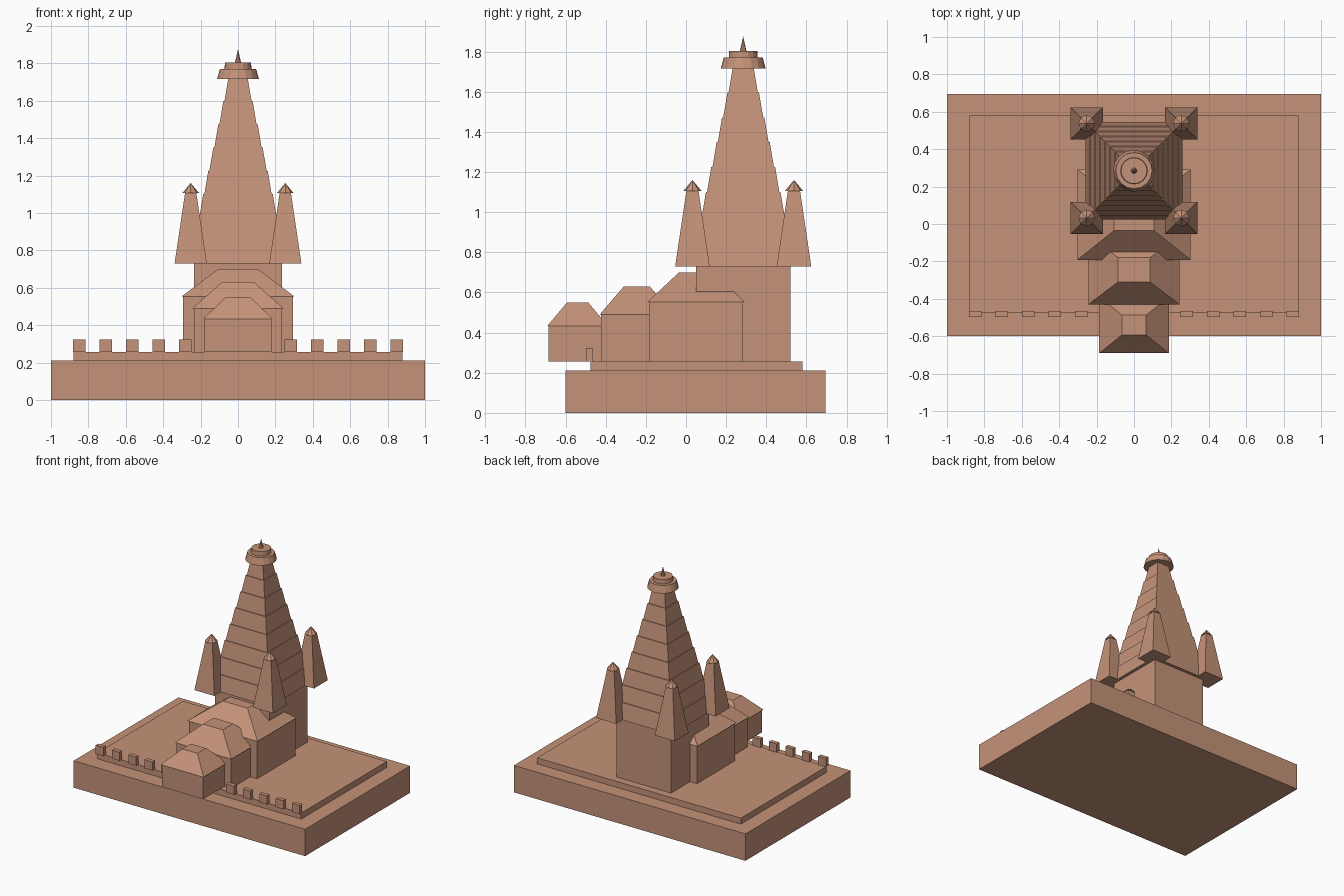
import bpy, bmesh, math

if "Cube" in bpy.data.objects:
    bpy.data.objects.remove(bpy.data.objects["Cube"])

stone = bpy.data.materials.new("sandstone")
stone.diffuse_color = (0.56, 0.29, 0.19, 1)
stone.use_nodes = True
stone.node_tree.nodes["Principled BSDF"].inputs["Base Color"].default_value = stone.diffuse_color


def finish(name, bm):
    bmesh.ops.recalc_face_normals(bm, faces=bm.faces[:])
    me = bpy.data.meshes.new(name)
    bm.to_mesh(me)
    bm.free()
    me.materials.append(stone)
    ob = bpy.data.objects.new(name, me)
    bpy.context.collection.objects.link(ob)
    return ob


def loft(name, rings):
    """Join rings of points into a closed solid."""
    bm = bmesh.new()
    loops = [[bm.verts.new(p) for p in ring] for ring in rings]
    n = len(loops[0])
    for a, b in zip(loops, loops[1:]):
        for i in range(n):
            j = (i + 1) % n
            bm.faces.new((a[i], a[j], b[j], b[i]))
    bm.faces.new(loops[0])
    bm.faces.new(loops[-1])
    return finish(name, bm)


def rect(cx, cy, hx, hy, z):
    return [(cx - hx, cy - hy, z), (cx + hx, cy - hy, z),
            (cx + hx, cy + hy, z), (cx - hx, cy + hy, z)]


def box(name, x0, x1, y0, y1, z0, z1):
    c = ((x0 + x1) / 2, (y0 + y1) / 2, (x1 - x0) / 2, (y1 - y0) / 2)
    return loft(name, [rect(*c, z0), rect(*c, z1)])


def cone(name, cx, cy, r0, r1, z0, z1, sides):
    bm = bmesh.new()
    bmesh.ops.create_cone(bm, cap_ends=True, segments=sides,
                          radius1=r0, radius2=r1, depth=z1 - z0)
    bmesh.ops.translate(bm, verts=bm.verts[:], vec=(cx, cy, (z0 + z1) / 2))
    return finish(name, bm)


# Platform and terrace
box("platform", -1, 1, -0.6, 0.695, 0, 0.21)
box("terrace", -0.88, 0.88, -0.477, 0.58, 0.21, 0.257)

# Sanctum under the tower
TY = 0.285
box("sanctum", -0.235, 0.235, TY - 0.235, TY + 0.235, 0.257, 0.73)

# Spire: stepped tapering tiers joined in one solid
tiers, z0, z1, w0, w1 = 8, 0.73, 1.72, 0.26, 0.046
rings = []
for i in range(tiers):
    a, b = i / tiers, (i + 1) / tiers
    low = w0 + (w1 - w0) * a
    high = w0 + (w1 - w0) * b + 0.006
    rings.append(rect(0, TY, low, low, z0 + (z1 - z0) * a))
    rings.append(rect(0, TY, high, high, z0 + (z1 - z0) * b))
loft("spire", rings)

# Crown discs and finial
cone("crown_disc", 0, TY, 0.112, 0.097, 1.715, 1.77, 16)
cone("crown_cap", 0, TY, 0.072, 0.07, 1.77, 1.804, 16)
cone("finial", 0, TY, 0.016, 0, 1.804, 1.876, 8)

# Four corner turrets with pointed caps
for sx in (-1, 1):
    for sy in (-1, 1):
        cx, cy = sx * 0.253, TY + sy * 0.253
        loft("turret", [rect(cx, cy, 0.086, 0.086, 0.73),
                        rect(cx, cy, 0.03, 0.03, 1.108)])
        cone("turret_cap", cx, cy, 0.045, 0, 1.106, 1.16, 8)

# Three halls stepping down to the front: centre y, eave half sizes, eave z, top z
for name, cy, hx, hy, ze, zt in (("main_hall", 0.05, 0.303, 0.242, 0.553, 0.70),
                                 ("middle_hall", -0.245, 0.244, 0.185, 0.49, 0.63),
                                 ("porch", -0.54, 0.186, 0.151, 0.433, 0.55)):
    box(name, 0.008 - hx, hx - 0.008, cy - hy + 0.007, cy + hy - 0.007, 0.257, ze)
    loft(name + "_roof", [rect(0, cy, hx, hy, ze),
                          rect(0, cy, hx * 0.35, hy * 0.35, zt)])

# Row of merlons along the front edge of the terrace
for sx in (-1, 1):
    for i in range(5):
        cx = sx * (0.848 - 0.1413 * i)
        box("merlon", cx - 0.033, cx + 0.033, -0.498, -0.466, 0.257, 0.324)
